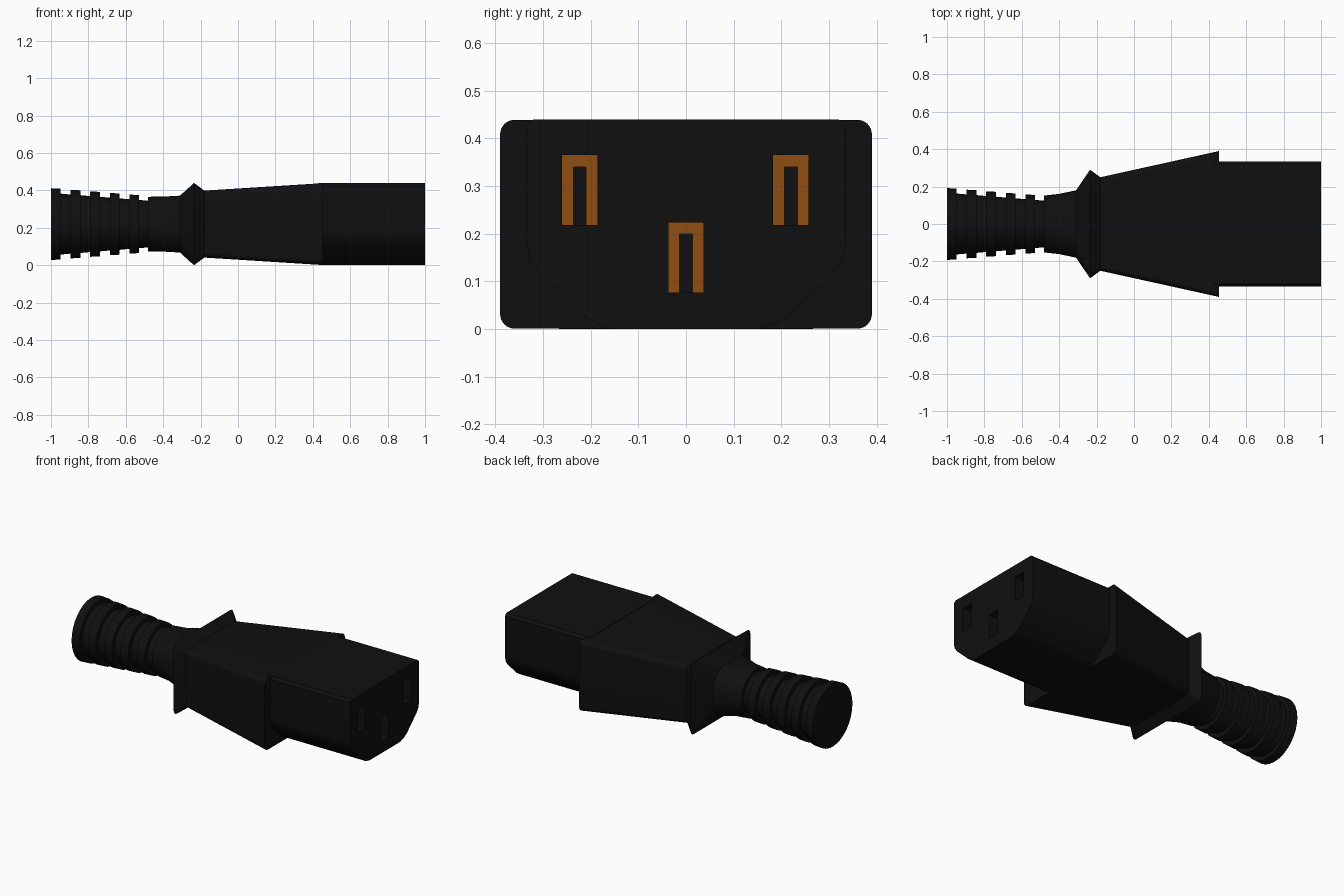
import bpy, bmesh, math

old = bpy.data.objects.get("Cube")
if old:
    bpy.data.objects.remove(old, do_unlink=True)

MID_Z = 0.22


def material(name, color):
    mat = bpy.data.materials.new(name)
    mat.use_nodes = True
    mat.diffuse_color = color
    bsdf = mat.node_tree.nodes["Principled BSDF"]
    bsdf.inputs["Base Color"].default_value = color
    return mat


black = material("black rubber", (0.005, 0.005, 0.005, 1))
copper = material("copper", (0.28, 0.075, 0.006, 1))


def section(x, half_y, half_z, radius, steps=8):
    """Rounded rectangle across the x axis; a circle when all sizes match."""
    points = []
    corners = ((1, 1), (-1, 1), (-1, -1), (1, -1))
    for quarter, (sy, sz) in enumerate(corners):
        for i in range(steps + 1):
            a = (quarter + i / steps) * math.pi / 2
            points.append((x,
                           sy * (half_y - radius) + radius * math.cos(a),
                           MID_Z + sz * (half_z - radius) + radius * math.sin(a)))
    return points


def loft(name, sections, mat):
    """Skin a row of matching sections and close both ends."""
    bm = bmesh.new()
    rings = [[bm.verts.new(p) for p in s] for s in sections]
    for a, b in zip(rings, rings[1:]):
        for i in range(len(a)):
            j = (i + 1) % len(a)
            bm.faces.new((a[i], a[j], b[j], b[i]))
    bm.faces.new(rings[0])
    bm.faces.new(rings[-1])
    bmesh.ops.remove_doubles(bm, verts=bm.verts, dist=0.0005)
    bmesh.ops.recalc_face_normals(bm, faces=bm.faces)
    mesh = bpy.data.meshes.new(name)
    bm.to_mesh(mesh)
    bm.free()
    obj = bpy.data.objects.new(name, mesh)
    bpy.context.collection.objects.link(obj)
    mesh.materials.append(mat)
    return obj


def activate(obj):
    bpy.ops.object.select_all(action='DESELECT')
    obj.select_set(True)
    bpy.context.view_layer.objects.active = obj


def smooth(obj):
    activate(obj)
    bpy.ops.object.shade_smooth_by_angle(angle=math.radians(30))


def extrude_x(name, outline, x0, x1, mat):
    return loft(name, [[(x, y, z) for y, z in outline] for x in (x0, x1)], mat)


# Ribbed strain relief: raised rings on a core that narrows to the body
relief = []
pitch, ring_width = 0.105, 0.052
for i in range(5):
    x = -1 + i * pitch
    ring = 0.192 - 0.0085 * i
    core = 0.163 - 0.0085 * i
    relief += [section(x, ring, ring, ring),
               section(x + ring_width, ring - 0.003, ring - 0.003, ring - 0.003),
               section(x + ring_width, core, core, core),
               section(x + pitch, core - 0.005, core - 0.005, core - 0.005)]
smooth(loft("strain_relief", relief, black))

# Grip body: round neck, flared flange, then a widening rounded block
body = [section(-0.48, 0.152, 0.146, 0.146),
        section(-0.40, 0.161, 0.147, 0.14),
        section(-0.31, 0.18, 0.152, 0.11),
        section(-0.235, 0.29, 0.22, 0.03),
        section(-0.18, 0.25, 0.179, 0.03),
        section(0.455, 0.39, 0.219, 0.03)]
smooth(loft("grip_body", body, black))

# Plug nose with cut lower corners
half = [(0.15, 0), (0.185, 0.01), (0.215, 0.028), (0.31, 0.118),
        (0.328, 0.145), (0.335, 0.18), (0.335, 0.425), (0.32, 0.44)]
outline = half + [(-y, z) for y, z in reversed(half)]
nose = extrude_x("plug_nose", outline, 0.43, 1, black)

# Three sockets, each with a recessed folded contact open at the bottom
W, H = 0.037, 0.147
for label, y, z in (("right", -0.223, 0.218), ("left", 0.22, 0.218), ("centre", 0, 0.077)):
    box = [(y - W, z), (y + W, z), (y + W, z + H), (y - W, z + H)]
    cutter = extrude_x("socket_cutter", box, 0.6, 1.1, black)
    cutter.hide_render = True
    activate(nose)
    mod = nose.modifiers.new("socket", 'BOOLEAN')
    mod.operation = 'DIFFERENCE'
    mod.solver = 'EXACT'
    mod.object = cutter
    bpy.ops.object.modifier_apply(modifier=mod.name)
    bpy.data.objects.remove(cutter, do_unlink=True)

    slot, top = 0.0135, z + H - 0.025
    fold = [(y - W, z), (y - slot, z), (y - slot, top), (y + slot, top),
            (y + slot, z), (y + W, z), (y + W, z + H), (y - W, z + H)]
    extrude_x(label + "_contact", fold, 0.605, 0.85, copper)
smooth(nose)
